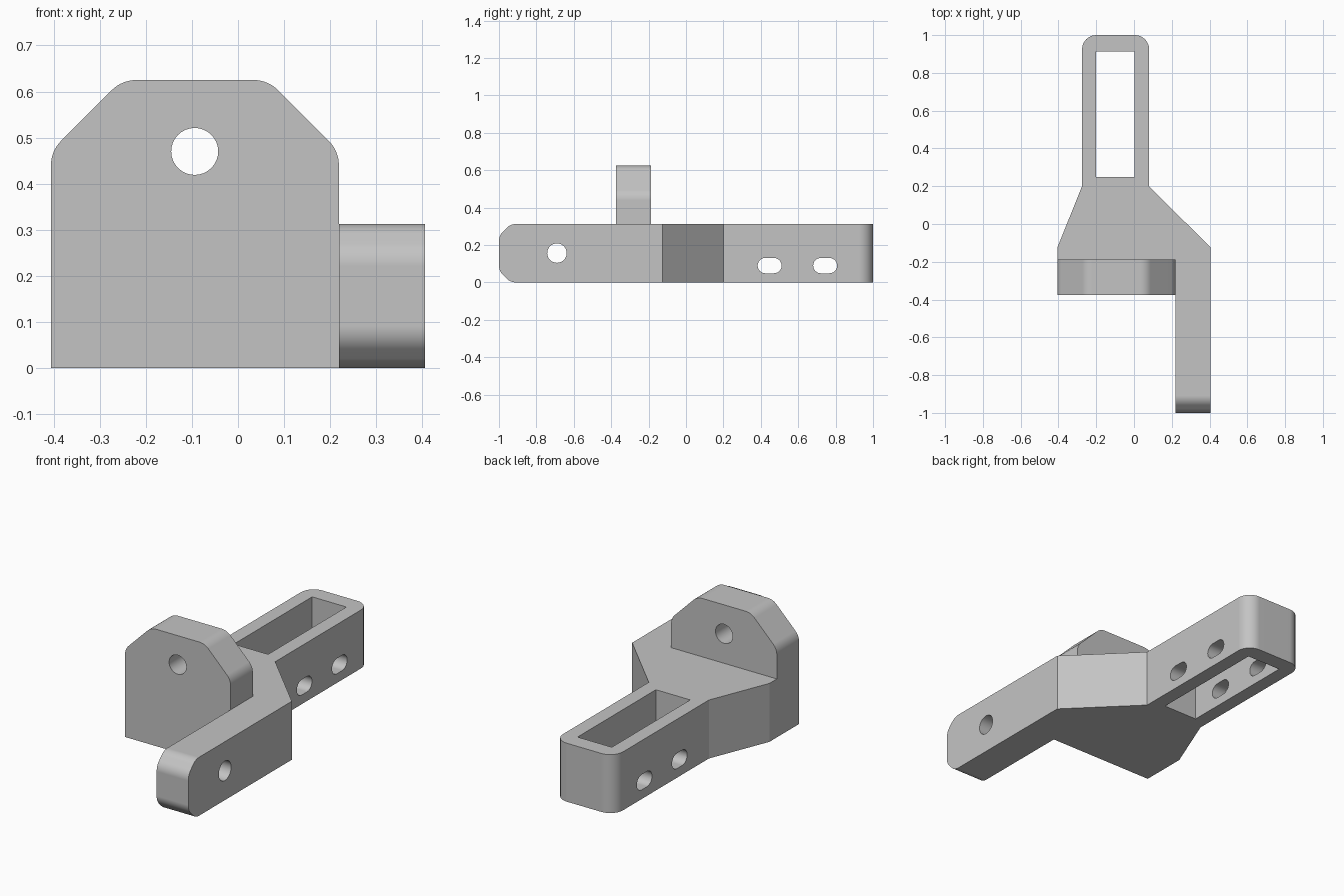
import bpy, bmesh, math
from mathutils import Vector

cube = bpy.data.objects.get("Cube")
if cube:
    bpy.data.objects.remove(cube, do_unlink=True)

grey = bpy.data.materials.new("plain grey")
grey.use_nodes = True
grey.diffuse_color = (0.55, 0.55, 0.55, 1)
grey.node_tree.nodes["Principled BSDF"].inputs["Base Color"].default_value = grey.diffuse_color


def rounded(points, steps=8):
    """Outline whose (u, v, radius) corners are filleted."""
    out = []
    for i, (u, v, r) in enumerate(points):
        p = Vector((u, v))
        if r == 0:
            out.append(p)
            continue
        a = (Vector(points[i - 1][:2]) - p).normalized()
        b = (Vector(points[(i + 1) % len(points)][:2]) - p).normalized()
        half = a.angle(b) / 2
        centre = p + (a + b).normalized() * r / math.sin(half)
        start = p + a * r / math.tan(half) - centre
        end = p + b * r / math.tan(half) - centre
        sweep = math.pi - 2 * half
        for k in range(steps + 1):
            t = k / steps
            out.append(centre + (start * math.sin((1 - t) * sweep)
                                 + end * math.sin(t * sweep)) / math.sin(sweep))
    return out


def prism(name, outline, axis, low, high):
    """Extrude a flat outline along the named axis."""
    place = {"X": lambda p: (low, p[0], p[1]),
             "Y": lambda p: (p[0], low, p[1]),
             "Z": lambda p: (p[0], p[1], low)}[axis]
    bm = bmesh.new()
    face = bm.faces.new([bm.verts.new(place(p)) for p in outline])
    new = bmesh.ops.extrude_face_region(bm, geom=[face])["geom"]
    shift = Vector([(high - low) * (axis == a) for a in "XYZ"])
    bmesh.ops.translate(bm, vec=shift, verts=[g for g in new if isinstance(g, bmesh.types.BMVert)])
    bmesh.ops.recalc_face_normals(bm, faces=bm.faces)
    mesh = bpy.data.meshes.new(name)
    bm.to_mesh(mesh)
    bm.free()
    mesh.materials.append(grey)
    obj = bpy.data.objects.new(name, mesh)
    bpy.context.collection.objects.link(obj)
    return obj


def circle(u, v, r, n=32):
    return [(u + r * math.cos(math.tau * i / n), v + r * math.sin(math.tau * i / n))
            for i in range(n)]


def slot(u, v, half_length, r, n=12):
    ends = []
    for side, turn in ((1, -0.5), (-1, 0.5)):
        for i in range(n + 1):
            a = math.pi * (turn + i / n)
            ends.append((u + side * (half_length - r) + r * math.cos(a), v + r * math.sin(a)))
    return ends


def combine(target, other, operation):
    mod = target.modifiers.new(other.name, "BOOLEAN")
    mod.operation, mod.solver, mod.object = operation, "EXACT", other
    bpy.context.view_layer.objects.active = target
    bpy.ops.object.modifier_apply(modifier=mod.name)
    bpy.data.objects.remove(other, do_unlink=True)


LEFT, INNER, RIGHT = -0.406, 0.219, 0.406
FRONT, BACK, DECK = -0.375, -0.1875, 0.3125

# Flared base with the narrow rear frame
bracket = prism("bracket", rounded([
    (LEFT, FRONT, 0), (RIGHT, FRONT, 0), (RIGHT, -0.125, 0), (0.08, 0.2, 0),
    (0.08, 1, 0.075), (-0.275, 1, 0.075), (-0.275, 0.2, 0), (LEFT, -0.125, 0)]), "Z", 0, DECK)

# Front arm with a clipped, rounded nose
c = 0.062
arm = prism("arm", rounded([
    (-0.25, 0, 0), (-0.25, DECK, 0), (c - 1, DECK, 0.07), (-1, DECK - c, 0.07),
    (-1, c, 0.07), (c - 1, 0, 0.07)]), "X", INNER, RIGHT)
combine(bracket, arm, "UNION")

# Upright lug with clipped, rounded shoulders
s = 0.154
lug = prism("lug", rounded([
    (LEFT, 0.1, 0), (INNER, 0.1, 0), (INNER, 0.625 - s, 0.075), (INNER - s, 0.625, 0.075),
    (LEFT + s, 0.625, 0.075), (LEFT, 0.625 - s, 0.075)]), "Y", FRONT, BACK)
combine(bracket, lug, "UNION")

# Rear window, lug hole, arm hole and the two cross slots
cutters = [
    prism("window", [(-0.2, 0.25), (0.003, 0.25), (0.003, 0.912), (-0.2, 0.912)], "Z", -0.1, 0.5),
    prism("lug_hole", circle(-0.094, 0.47, 0.051), "Y", -0.5, 0),
    prism("arm_hole", circle(-0.69, 0.157, 0.052), "X", 0.1, 0.5)]
cutters += [prism("cross_slot", slot(y, 0.09, 0.064, 0.041), "X", -0.5, 0.3)
            for y in (0.447, 0.744)]
for cutter in cutters:
    combine(bracket, cutter, "DIFFERENCE")

# Smooth fillets, crisp edges
bpy.ops.object.select_all(action="DESELECT")
bracket.select_set(True)
bpy.context.view_layer.objects.active = bracket
bpy.ops.object.shade_smooth_by_angle(angle=math.radians(20))
weighted = bracket.modifiers.new("weighted_normals", "WEIGHTED_NORMAL")
weighted.keep_sharp = True
